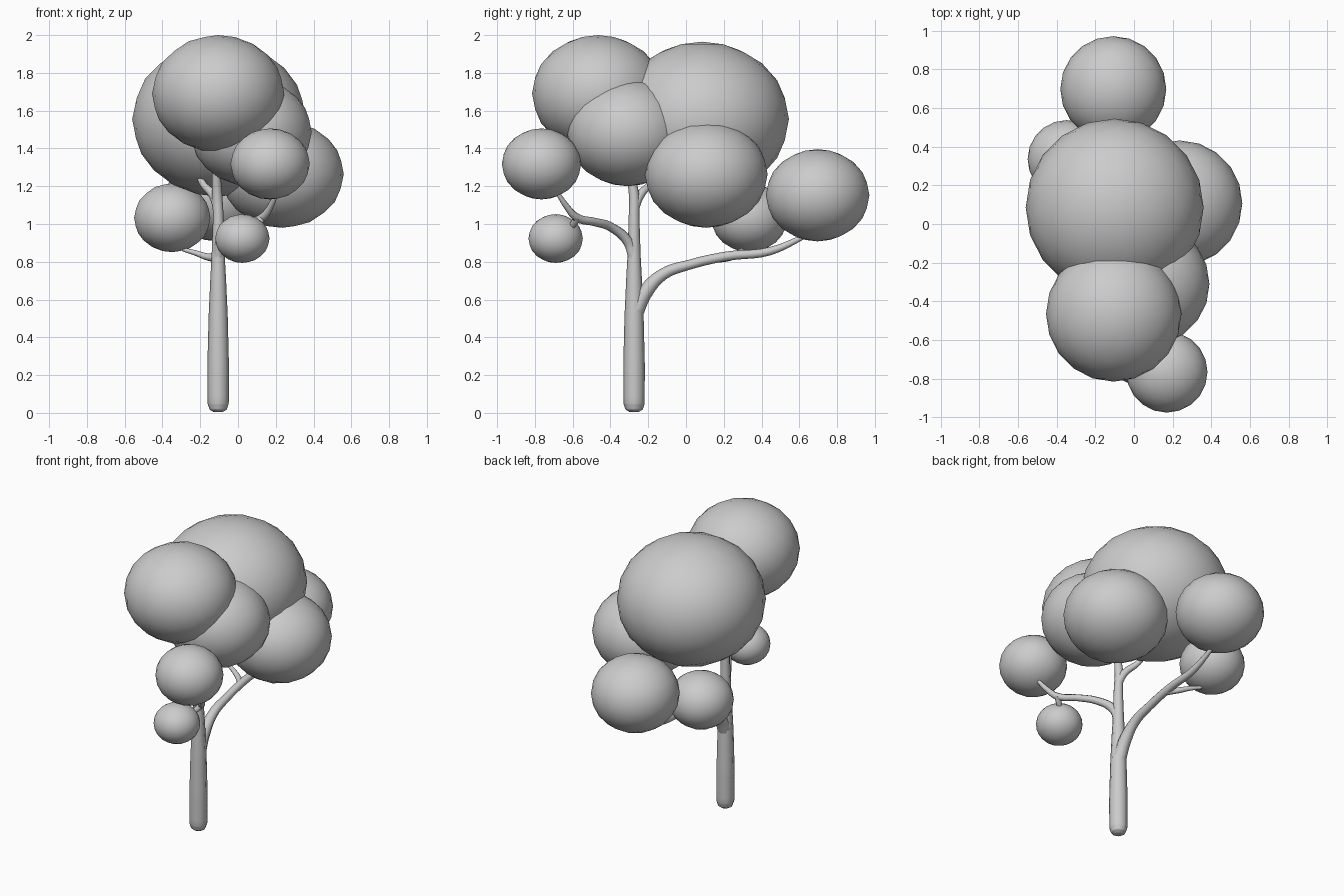
import bpy


def limb(name, points):
    """Round tapering limb through (x, y, z, radius) points."""
    cu = bpy.data.curves.new(name, 'CURVE')
    cu.dimensions = '3D'
    cu.bevel_depth = 1.0
    cu.bevel_resolution = 2
    cu.resolution_u = 5
    cu.use_fill_caps = True
    sp = cu.splines.new('BEZIER')
    sp.bezier_points.add(len(points) - 1)
    for bp, (x, y, z, r) in zip(sp.bezier_points, points):
        bp.co = (x, y, z)
        bp.radius = r
        bp.handle_left_type = bp.handle_right_type = 'AUTO'
    ob = bpy.data.objects.new(name, cu)
    bpy.context.collection.objects.link(ob)
    bpy.ops.object.select_all(action='DESELECT')
    ob.select_set(True)
    bpy.context.view_layer.objects.active = ob
    bpy.ops.object.convert(target='MESH')
    bpy.ops.object.shade_smooth()


def foliage(name, center, r, rz):
    """Slightly squashed ball of leaves."""
    bpy.ops.mesh.primitive_ico_sphere_add(subdivisions=3, radius=1, location=center)
    ob = bpy.context.object
    ob.name = name
    ob.scale = (r, r, rz)
    bpy.ops.object.shade_smooth()


# Trunk with rounded foot, and the fork at its top
TX, TY = -0.105, -0.275
limb("trunk", [(TX, TY, 0.005, 0.025), (TX, TY, 0.018, 0.046), (TX, TY, 0.05, 0.056),
               (TX, TY, 0.25, 0.057), (TX, TY, 0.5, 0.051), (TX, TY, 0.68, 0.043),
               (TX, TY, 0.85, 0.034), (TX, TY, 1.05, 0.028), (TX - .005, TY, 1.15, 0.027),
               (TX - .01, -0.30, 1.28, 0.022), (TX - .01, -0.36, 1.5, 0.012)])
limb("top_fork", [(TX, TY, 1.08, 0.026), (-0.13, -0.245, 1.15, 0.024),
                  (-0.19, -0.18, 1.22, 0.018), (-0.22, -0.1, 1.32, 0.012)])

# Back branch with side twig
limb("back_branch", [(TX, TY, 0.52, 0.045), (TX, -0.215, 0.64, 0.04), (TX, -0.12, 0.735, 0.031),
                     (TX, 0.02, 0.785, 0.026), (TX, 0.22, 0.83, 0.025),
                     (TX, 0.44, 0.855, 0.022), (TX, 0.65, 0.945, 0.012)])
limb("back_twig", [(TX, 0.18, 0.82, 0.024), (-0.16, 0.235, 0.825, 0.019),
                   (-0.22, 0.27, 0.845, 0.015), (-0.29, 0.30, 0.865, 0.011)])

# Front branch with side twig
limb("front_branch", [(TX, TY, 0.82, 0.032), (-0.09, -0.31, 0.91, 0.028),
                      (-0.03, -0.40, 0.985, 0.024), (0.05, -0.48, 1.01, 0.022),
                      (0.13, -0.58, 1.035, 0.022), (0.17, -0.63, 1.09, 0.017),
                      (0.21, -0.69, 1.18, 0.011)])
limb("front_twig", [(0.13, -0.575, 1.035, 0.022), (0.105, -0.595, 1.0, 0.018),
                    (0.07, -0.62, 0.965, 0.012)])

# Foliage balls
for name, center, r, rz in [
    ("foliage_crown", (-0.10, 0.085, 1.555), 0.46, 0.41),
    ("foliage_top_front", (-0.105, -0.465, 1.69), 0.35, 0.31),
    ("foliage_front_right", (0.07, -0.31, 1.485), 0.32, 0.285),
    ("foliage_right", (0.235, 0.107, 1.263), 0.325, 0.283),
    ("foliage_front_low", (0.17, -0.765, 1.318), 0.21, 0.188),
    ("foliage_front_small", (0.023, -0.69, 0.923), 0.144, 0.129),
    ("foliage_back", (-0.107, 0.697, 1.152), 0.274, 0.244),
    ("foliage_left_low", (-0.348, 0.335, 1.033), 0.202, 0.182),
]:
    foliage(name, center, r, rz)
